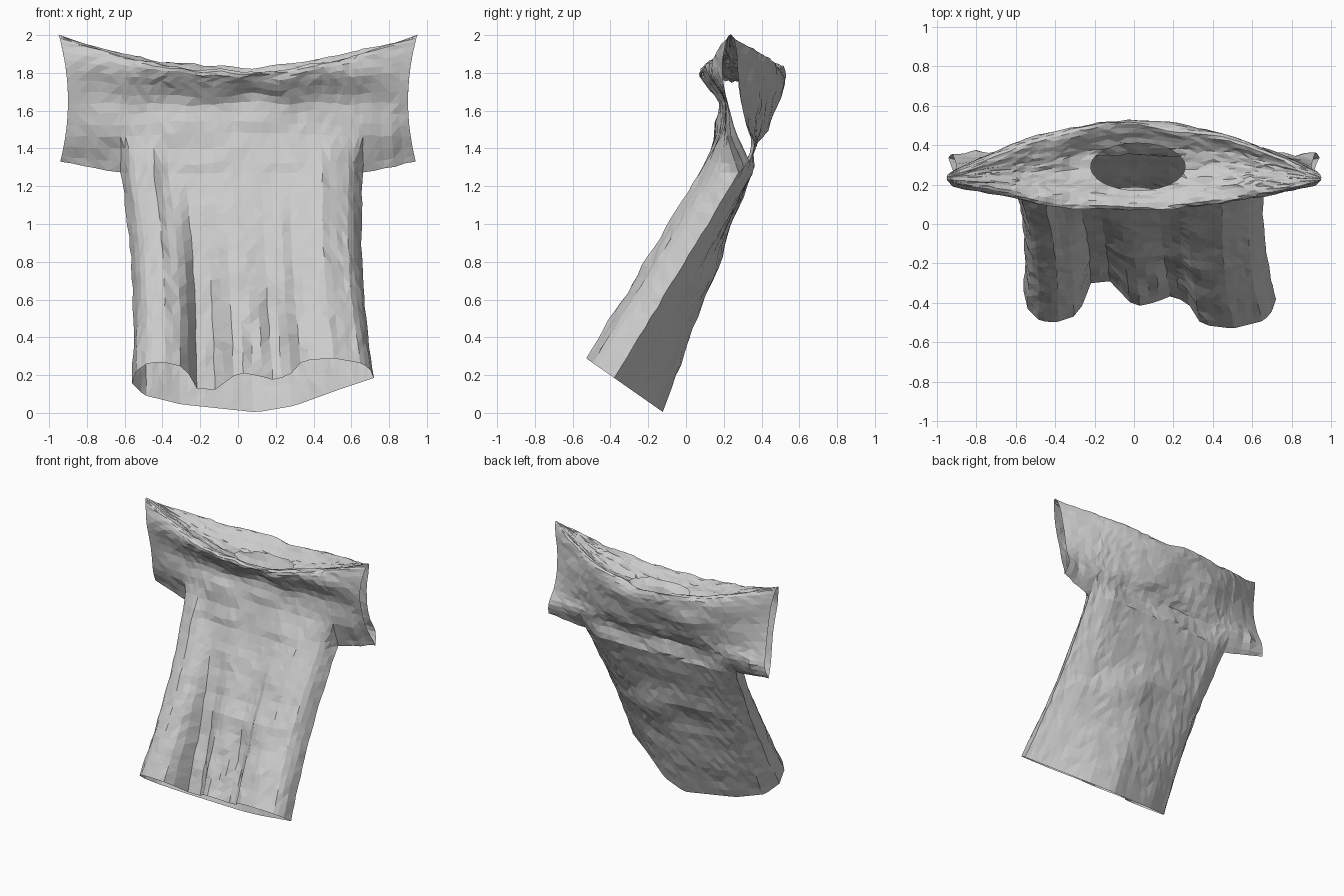
import bpy, bmesh, math, random
from mathutils import Vector, noise

random.seed(4)
cube = bpy.data.objects.get("Cube")
if cube:
    bpy.data.objects.remove(cube, do_unlink=True)

# Cloth colour
cloth = bpy.data.materials.new("light_grey_cloth")
cloth.use_nodes = True
grey = (0.6, 0.6, 0.6, 1)
cloth.diffuse_color = grey
cloth.node_tree.nodes["Principled BSDF"].inputs["Base Color"].default_value = grey


def mix(a, b, t):
    return a + (b - a) * t


def along(keys, x):
    """Value at x of a polyline of (x, value) pairs."""
    for (xa, va), (xb, vb) in zip(keys, keys[1:]):
        if x <= xb:
            return mix(va, vb, max(0, (x - xa) / (xb - xa)))
    return keys[-1][1]


def smooth_path(points, steps):
    """Catmull-Rom path through (y, z) points."""
    pts = [Vector(p) for p in points]
    pts = [pts[0]] + pts + [pts[-1]]
    path = []
    for a, b, c, d in zip(pts, pts[1:], pts[2:], pts[3:]):
        for i in range(steps):
            t = i / steps
            path.append(b + (c - a) * (t / 2) + (a * 2 - b * 5 + c * 4 - d) * (t * t / 2)
                        + (b * 3 - a - c * 3 + d) * (t ** 3 / 2))
    return path + [pts[-1]]


def add_grid(bm, rows):
    grid = [[bm.verts.new(p) for p in row] for row in rows]
    for lower, upper in zip(grid, grid[1:]):
        for a, b, c, d in zip(lower, lower[1:], upper[1:], upper):
            bm.faces.new((a, b, c, d))


# Hem and armpit outlines, as depth across the width
HEM_FRONT = [(-.56, -.34), (-.54, -.43), (-.48, -.49), (-.4, -.5), (-.28, -.46), (-.22, -.3),
             (-.12, -.29), (0, -.42), (.1, -.4), (.2, -.36), (.29, -.42), (.34, -.51),
             (.5, -.53), (.66, -.49), (.71, -.43), (.72, -.38)]
HEM_BACK = [(-.56, -.34), (-.5, -.25), (-.3, -.18), (.1, -.12), (.3, -.17), (.55, -.3), (.72, -.38)]
ARM_FRONT = [(-.62, .28), (-.57, .14), (-.45, .07), (-.38, .12), (-.1, .1), (.2, .1), (.45, .07), (.6, .15), (.66, .28)]
ARM_BACK = [(-.62, .28), (-.5, .33), (0, .35), (.5, .35), (.66, .28)]
ARM_Z = 1.27
COLS, ROWS = 32, 20


def hem_point(x, keys):
    y = along(keys, x)
    return Vector((x, y, .29 - .7 * (y + .53)))


def torso_sheet(arm_keys, hem_keys, front):
    rows = []
    for r in range(ROWS + 1):
        t = r / ROWS
        row = []
        for c in range(COLS + 1):
            s = (1 - math.cos(math.pi * c / COLS)) / 2
            s = mix(s, c / COLS, .5)
            xa = mix(-.62, .66, s)
            low = hem_point(mix(-.56, .72, s), hem_keys)
            p = low.lerp(Vector((xa, along(arm_keys, xa), ARM_Z)), t)
            p.x -= .03 * math.sin(math.pi * t) * (2 * s - 1)
            # Wrinkles that vanish at the seams
            inside = math.sin(math.pi * t) * math.sin(math.pi * s)
            p.y += .035 * inside * noise.noise((xa * 2.5, t * 7, 3 if front else 8))
            if front:
                pleat = math.exp(-((xa - .06 - .1 * t) / .3) ** 2)
                p.y += .022 * pleat * max(0, 1 - 2 * t) * math.sin(xa * 38 + t * 9) * min(1, t * 6)
            row.append(p)
        rows.append(row)
    return rows


# Shoulder cross-sections: up the front, over the sunken top, down the back
MIDDLE = [(.1, ARM_Z), (.15, 1.48), (.19, 1.64), (.1, 1.74), (.06, 1.8), (.13, 1.785), (.2, 1.75), (.28, 1.73),
          (.36, 1.73), (.43, 1.77), (.5, 1.83), (.53, 1.77), (.5, 1.64), (.42, 1.5), (.36, 1.41), (.35, ARM_Z)]
CUFF = [(.33, 1.33), (.27, 1.46), (.22, 1.64), (.19, 1.82), (.21, 1.95), (.22, 1.99), (.225, 2), (.23, 2),
        (.235, 2), (.24, 2), (.25, 1.98), (.27, 1.88), (.28, 1.72), (.32, 1.53), (.36, 1.42), (.34, 1.33)]


def shoulder_column(x):
    side = math.copysign(1, x)
    arm_end = .66 if x > 0 else .62
    sleeve = max(0, (abs(x) - arm_end) / (.9 - arm_end))
    blend = min(1, abs(x) / .9) ** 1.8
    pts = [Vector(m).lerp(Vector(c), blend) for m, c in zip(MIDDLE, CUFF)]
    if sleeve > 0:
        pts[0] = pts[-1] = Vector((mix(.28, .335, sleeve), mix(ARM_Z, 1.33, sleeve)))
    else:
        pts[0] = Vector((along(ARM_FRONT, x), ARM_Z))
        pts[-1] = Vector((along(ARM_BACK, x), ARM_Z))
    column = []
    path = smooth_path(pts, 3)
    for i, (y, z) in enumerate(path):
        p = Vector((x + side * sleeve * .4 * (z - 1.65) ** 2, y, z))
        seam = i in (0, len(path) - 1)
        if not seam:
            fold = (1 - blend) * .03 + .008
            p.y += fold * noise.noise((x * 3, z * 7, i * .1))
            p.z += fold * .6 * noise.noise((x * 6, i * .4, 5))
            # Bunched cloth under the sleeves
            p.y += sleeve * .02 * math.sin(x * 45) * max(0, 1 - abs(z - 1.42) / .12)
        column.append(p)
    return column


arm_xs = []
for c in range(COLS + 1):
    s = mix((1 - math.cos(math.pi * c / COLS)) / 2, c / COLS, .5)
    arm_xs.append(mix(-.62, .66, s))
left_xs = [mix(-.9, -.62, i / 5) for i in range(5)]
right_xs = [mix(.66, .9, (i + 1) / 5) for i in range(5)]

bm = bmesh.new()
add_grid(bm, torso_sheet(ARM_FRONT, HEM_FRONT, True))
add_grid(bm, [row[::-1] for row in torso_sheet(ARM_BACK, HEM_BACK, False)])
columns = [shoulder_column(x) for x in left_xs + arm_xs + right_xs]
add_grid(bm, list(zip(*columns)))
bmesh.ops.remove_doubles(bm, verts=bm.verts, dist=.0015)

# Neck opening, cut out and rounded to an oval
NECK_X, NECK_Y, NECK_W, NECK_D = .02, .29, .24, .12


def neck_radius(p):
    return math.hypot((p.x - NECK_X) / NECK_W, (p.y - NECK_Y) / NECK_D)


def on_top(p):
    return p.z > 1.69 and .09 < p.y < .47


hole = [f for f in bm.faces if on_top(f.calc_center_median()) and neck_radius(f.calc_center_median()) < 1]
bmesh.ops.delete(bm, geom=hole, context='FACES')
for v in bm.verts:
    if v.is_boundary and on_top(v.co) and abs(v.co.x) < .4:
        r = neck_radius(v.co)
        v.co.x = NECK_X + (v.co.x - NECK_X) / r
        v.co.y = NECK_Y + (v.co.y - NECK_Y) / r

# Slight irregularity and faceted triangles
for v in bm.verts:
    if not v.is_boundary:
        v.co += Vector([random.uniform(-.004, .004) for _ in range(3)])
bmesh.ops.triangulate(bm, faces=bm.faces[:])
bmesh.ops.recalc_face_normals(bm, faces=bm.faces[:])

mesh = bpy.data.meshes.new("short_sleeved_shirt")
bm.to_mesh(mesh)
bm.free()
mesh.materials.append(cloth)
shirt = bpy.data.objects.new("short_sleeved_shirt", mesh)
bpy.context.collection.objects.link(shirt)
